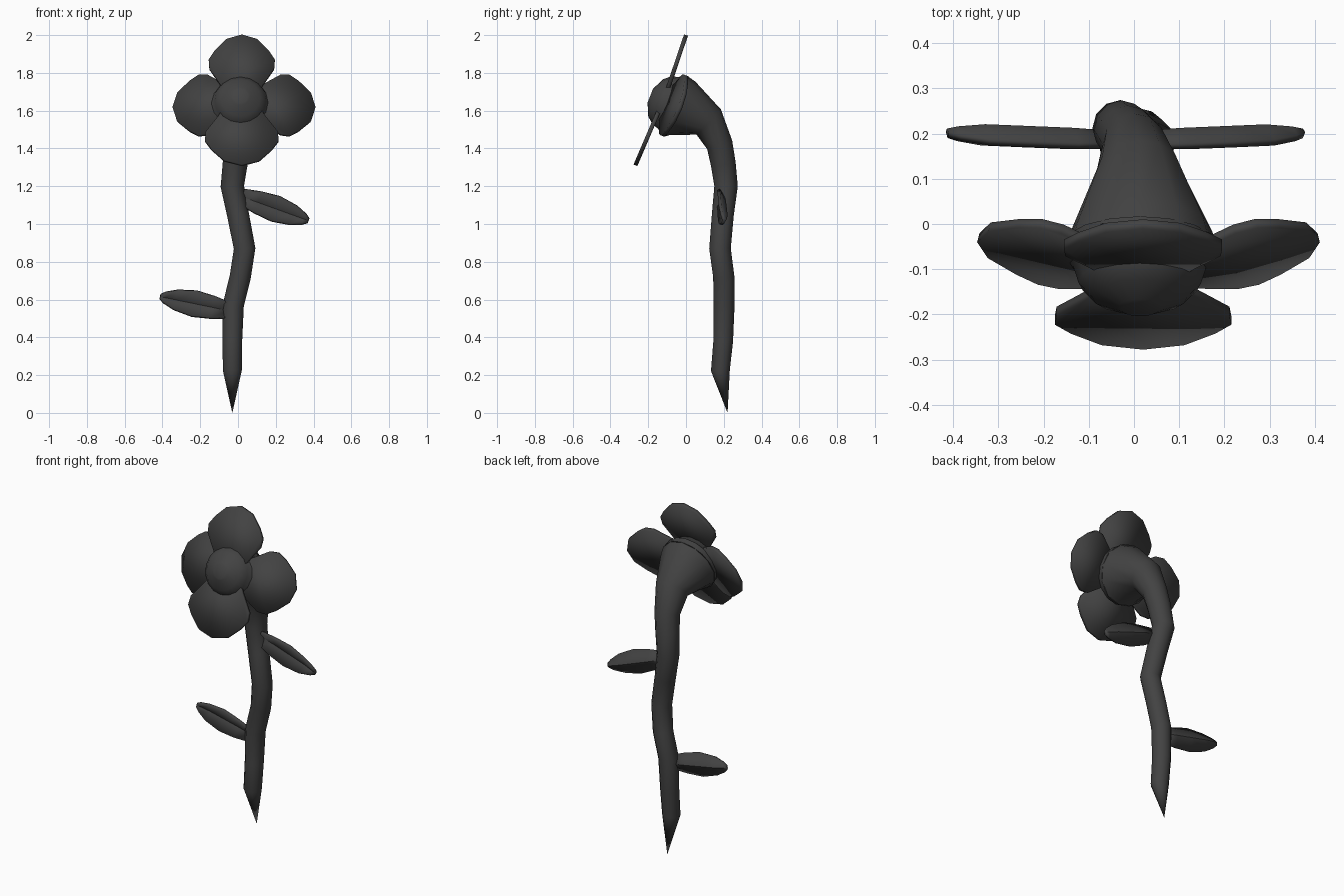
import bpy, bmesh, math
from mathutils import Vector, Matrix

old = bpy.data.objects.get("Cube")
if old:
    bpy.data.objects.remove(old, do_unlink=True)

# single dark material
charcoal = bpy.data.materials.new("charcoal")
charcoal.use_nodes = True
colour = (0.055, 0.055, 0.055, 1)
charcoal.diffuse_color = colour
charcoal.node_tree.nodes["Principled BSDF"].inputs["Base Color"].default_value = colour


def finish(name, bm, thickness=0, angle=40):
    bmesh.ops.remove_doubles(bm, verts=bm.verts, dist=0.0005)
    bmesh.ops.recalc_face_normals(bm, faces=bm.faces)
    mesh = bpy.data.meshes.new(name)
    bm.to_mesh(mesh)
    bm.free()
    mesh.materials.append(charcoal)
    ob = bpy.data.objects.new(name, mesh)
    bpy.context.collection.objects.link(ob)
    if thickness:
        mod = ob.modifiers.new("thickness", "SOLIDIFY")
        mod.thickness = thickness
        mod.offset = 0
    bpy.ops.object.select_all(action="DESELECT")
    bpy.context.view_layer.objects.active = ob
    ob.select_set(True)
    bpy.ops.object.shade_smooth_by_angle(angle=math.radians(angle))
    return ob


def loft(name, stations, sides, angle=40):
    """Round tube through (x, y, z, radius) stations."""
    bm = bmesh.new()
    pts = [Vector(s[:3]) for s in stations]
    rings = []
    for i, s in enumerate(stations):
        t = (pts[min(i + 1, len(pts) - 1)] - pts[max(i - 1, 0)]).normalized()
        v = t.cross(Vector((1, 0, 0))).normalized()
        u = v.cross(t)
        ring = []
        for k in range(sides):
            a = 2 * math.pi * k / sides
            ring.append(bm.verts.new(pts[i] + s[3] * (u * math.cos(a) + v * math.sin(a))))
        rings.append(ring)
    for a, b in zip(rings, rings[1:]):
        for k in range(sides):
            j = (k + 1) % sides
            bm.faces.new((a[k], a[j], b[j], b[k]))
    bm.faces.new(rings[0])
    bm.faces.new(rings[-1])
    return finish(name, bm, angle=angle)


def blade_matrix(base, tip, facing):
    """Local x runs along the blade, y across it, z towards facing."""
    base = Vector(base)
    u = (Vector(tip) - base).normalized()
    n = Vector(facing)
    n = (n - u * n.dot(u)).normalized()
    w = n.cross(u)
    return Matrix.Translation(base) @ Matrix((u, w, n)).transposed().to_4x4()


def petal(name, base, tip, width):
    outline = [(0, .35), (.1, .64), (.19, .98), (.24, 1), (.29, .82), (.355, .47)]
    pts = [(u, w * width) for u, w in outline] + [(.38, 0)]
    pts += [(u, -w * width) for u, w in reversed(outline)]
    bm = bmesh.new()
    bm.faces.new([bm.verts.new((u, w, 0)) for u, w in pts])
    bm.transform(blade_matrix(base, tip, head_axis))
    finish(name, bm, thickness=0.022)


def leaf(name, base, tip):
    """Blade folded along its midrib, hollow side to the front."""
    fold = 0.016
    rows = []
    bm = bmesh.new()
    for u, w in [(0, .04), (.09, .058), (.19, .068), (.29, .052), (.35, .028), (.375, .01)]:
        f = fold * min(1, w / .05)
        rows.append([bm.verts.new(p) for p in ((u, w, -f), (u, 0, f), (u, -w, -f))])
    for a, b in zip(rows, rows[1:]):
        for k in range(2):
            bm.faces.new((a[k], a[k + 1], b[k + 1], b[k]))
    bm.transform(blade_matrix(base, tip, (0, 1, 0)))
    finish(name, bm, thickness=0.016, angle=25)


# stem, from the pointed root to the flared neck
loft("stem", [
    (-.03, .22, 0, 0), (-.03, .182, .225, .05), (-.03, .197, .38, .052),
    (-.025, .201, .57, .056), (.012, .2, .72, .056), (.035, .18, .87, .057),
    (.0, .195, 1.05, .058), (-.03, .212, 1.2, .062), (-.015, .197, 1.32, .066),
    (0, .178, 1.42, .07), (.01, .12, 1.54, .093), (.015, -.02, 1.612, .158),
    (.015, -.05, 1.623, .17)], 12)

# flower head: collar and blunt dome along the tilted axis
head_axis = Vector((0, -.93, .365)).normalized()
head_base = Vector((.013, -.045, 1.622))
profile = [(0, .17), (.035, .166), (.05, .148), (.09, .136), (.125, .105), (.15, .05), (.155, .04)]
loft("flower_centre", [(*(head_base + head_axis * d), r) for d, r in profile], 16)

# petals
petal("top_petal", (.02, -.122, 1.64), (.02, 0, 2), .175)
petal("bottom_petal", (.02, -.118, 1.66), (.02, -.268, 1.31), .195)
for side, name in ((1, "left_petal"), (-1, "right_petal")):
    petal(name, (.032 + side * .007, -.115, 1.645), (.032 + side * .378, -.03, 1.615), .172)

# leaves
leaf("left_leaf", (.02, .185, 1.145), (.38, .2, 1.015))
leaf("right_leaf", (-.045, .185, .54), (-.41, .2, .615))
